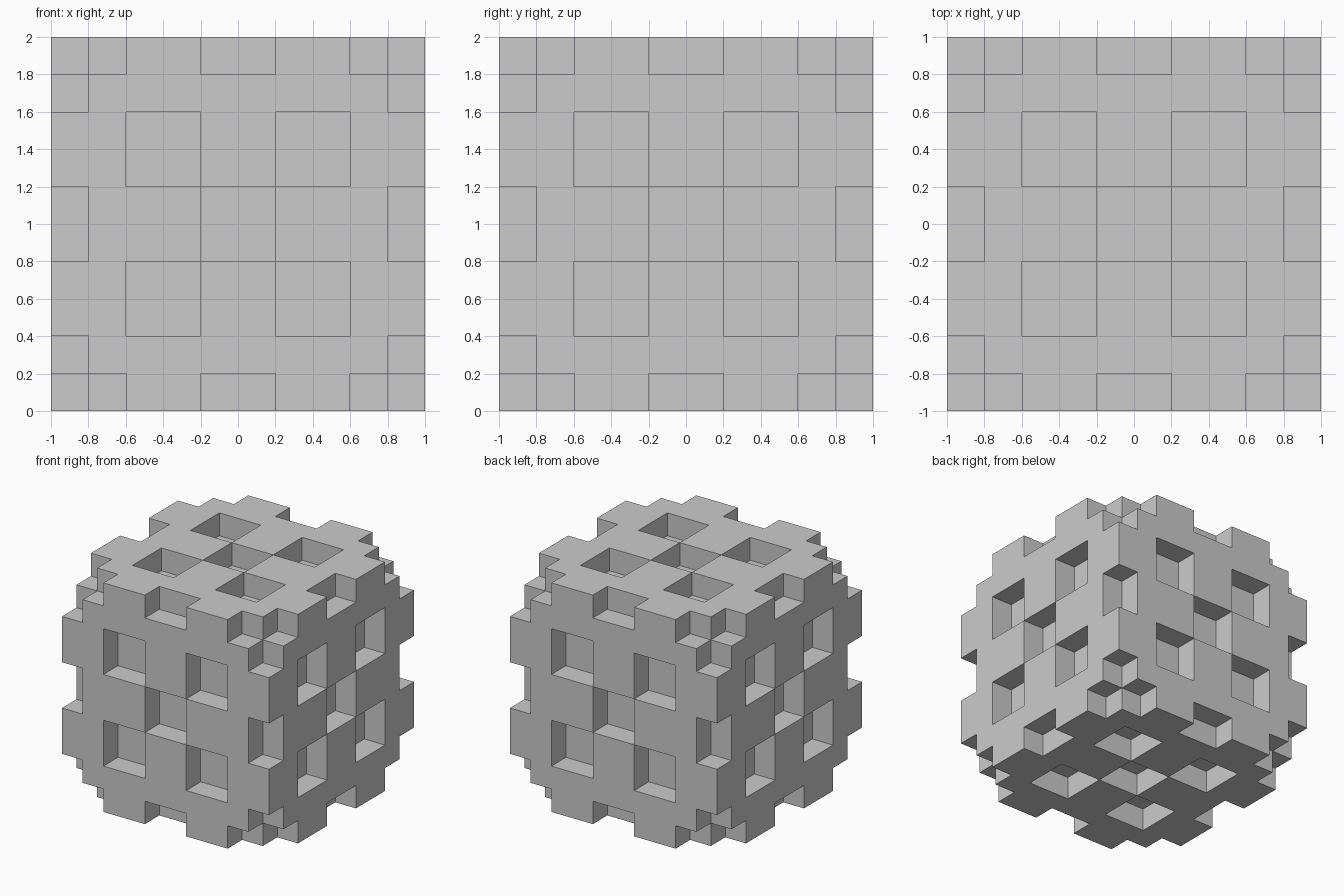
import bpy, bmesh
from mathutils import Vector

if "Cube" in bpy.data.objects:
    bpy.data.objects.remove(bpy.data.objects["Cube"])

N = 10           # small cells per side
S = 2.0 / N      # cell size


def solid(c):
    """True where the checker-notched cube has material."""
    if min(c) < 0 or max(c) >= N:
        return False
    outer = [v in (0, N - 1) for v in c]
    blocks = [v // 2 for v, o in zip(c, outer) if not o]
    count = sum(outer)
    if count == 3:                       # corner cells
        return False
    if count == 2:                       # notches along the edges
        return blocks[0] % 2 == 1
    if count == 1:                       # checkered square pits in the faces
        pit = all(1 <= b <= 3 for b in blocks) and sum(blocks) % 2 == 0
        return not pit
    return True                          # solid core


bm = bmesh.new()
verts = {}


def vert(p):
    key = tuple(p)
    if key not in verts:
        verts[key] = bm.verts.new((p[0] * S - 1, p[1] * S - 1, p[2] * S))
    return verts[key]


# Skin every boundary between a filled and an empty cell
for i in range(N):
    for j in range(N):
        for k in range(N):
            cell = (i, j, k)
            if not solid(cell):
                continue
            for axis in range(3):
                for side in (0, 1):
                    near = list(cell)
                    near[axis] += 2 * side - 1
                    if solid(near):
                        continue
                    u, v = (axis + 1) % 3, (axis + 2) % 3
                    quad = []
                    for du, dv in ((0, 0), (1, 0), (1, 1), (0, 1)):
                        p = list(cell)
                        p[axis] += side
                        p[u] += du
                        p[v] += dv
                        quad.append(vert(p))
                    bm.faces.new(quad if side else quad[::-1])

mesh = bpy.data.meshes.new("checkered_cube")
bm.to_mesh(mesh)
bm.free()
cube = bpy.data.objects.new("checkered_cube", mesh)
bpy.context.collection.objects.link(cube)
